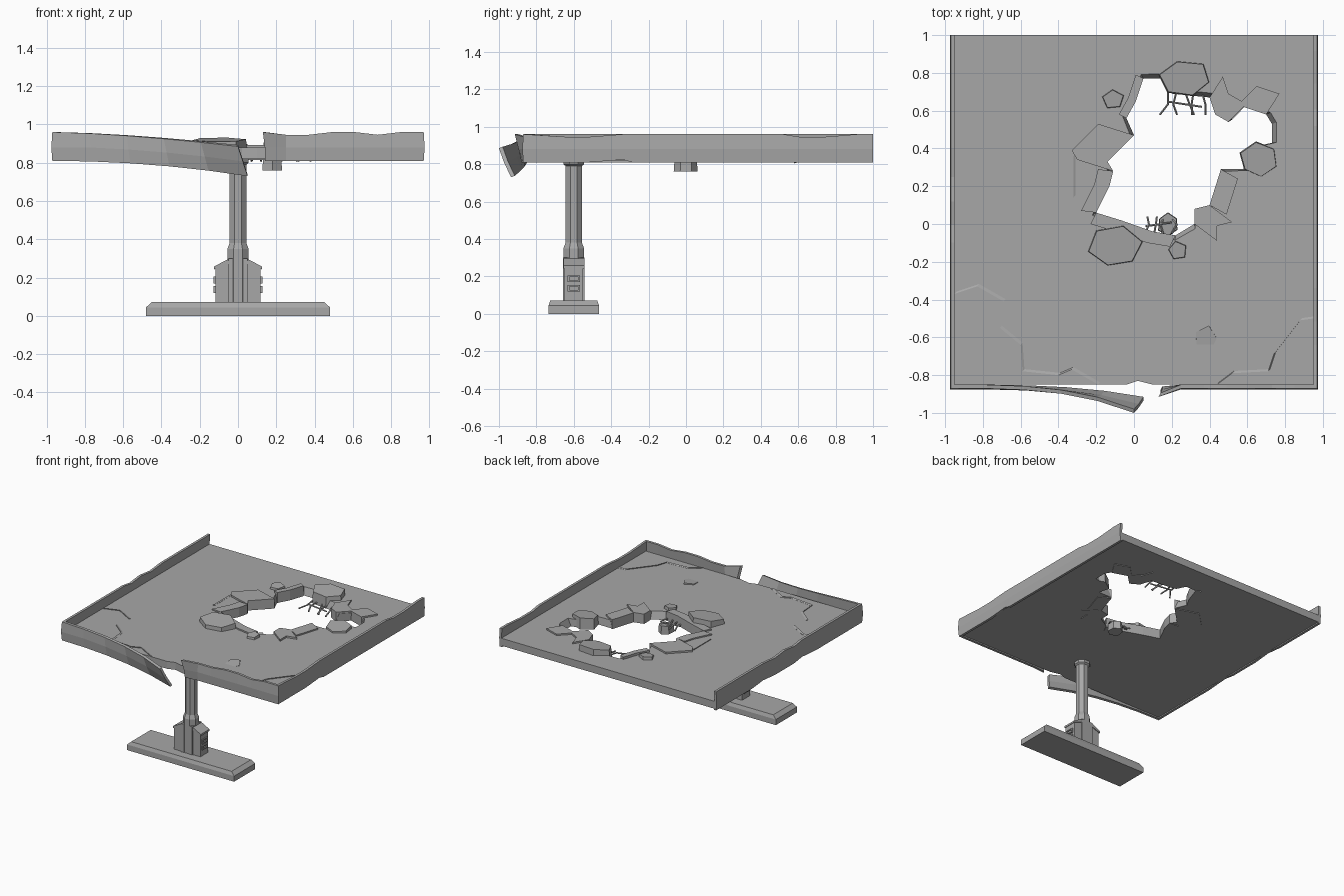
import bpy
import bmesh
import random
from math import cos, sin, tau
from mathutils import Vector

random.seed(4)
if "Cube" in bpy.data.objects:
    bpy.data.objects.remove(bpy.data.objects["Cube"], do_unlink=True)

GREY = (0.39, 0.39, 0.39, 1)
concrete = bpy.data.materials.new("concrete grey")
concrete.use_nodes = True
concrete.diffuse_color = GREY
concrete.node_tree.nodes["Principled BSDF"].inputs["Base Color"].default_value = GREY


def finish(name, bm):
    """Turn a bmesh into a flat shaded object."""
    bmesh.ops.recalc_face_normals(bm, faces=bm.faces)
    mesh = bpy.data.meshes.new(name)
    bm.to_mesh(mesh)
    bm.free()
    mesh.materials.append(concrete)
    bpy.context.collection.objects.link(bpy.data.objects.new(name, mesh))


def pairs(flat):
    """Pair up a flat list given in hundredths of a unit."""
    return [Vector((a, b, 0)) / 100 for a, b in zip(flat[::2], flat[1::2])]


def at_height(points, z):
    return [Vector((p.x, p.y, z)) for p in points]


def loft(name, rings):
    """Skin a row of closed cross-sections and cap both ends."""
    bm = bmesh.new()
    rows = [[bm.verts.new(p) for p in ring] for ring in rings]
    for low, high in zip(rows, rows[1:]):
        for i in range(len(low)):
            bm.faces.new((low[i - 1], low[i], high[i], high[i - 1]))
    bm.faces.new(rows[0])
    bm.faces.new(rows[-1])
    finish(name, bm)


def box(name, low, high):
    (a, b, c), (d, e, f) = low, high
    loft(name, [[(a, b, z), (d, b, z), (d, e, z), (a, e, z)] for z in (c, f)])


def rod(name, start, end):
    bm = bmesh.new()
    axis = end - start
    bmesh.ops.create_cone(bm, cap_ends=True, segments=6, radius1=0.006,
                          radius2=0.006, depth=axis.length)
    bm.transform(axis.to_track_quat("Z", "Y").to_matrix().to_4x4())
    bmesh.ops.translate(bm, vec=(start + end) / 2, verts=bm.verts)
    finish(name, bm)


# Roof slab with a ragged hole whose wall slopes inward toward the underside
SLAB_LOW, SLAB_TOP = 0.82, 0.88
RIM_LOW, RIM_TOP = 0.81, 0.96
HALF_WIDTH, FRONT = 0.97, -0.87
hole = pairs([5, 77, 14, 77, 20, 69, 40, 67, 43, 58, 50, 54, 58, 62, 70, 58, 73, 53,
              73, 43, 60, 40, 58, 29, 46, 29, 40, 10, 32, 8, 32, 0, 22, -6, 10, -4,
              -7, 2, -20, 6, -13, 20, -11, 28, -14, 33, 0, 47, -4, 56, 1, 65])
outline = pairs([-96, -85, -4, -85, 2, -83, 10, -85, 96, -85, 96, 100, -96, 100])
centre = sum(hole, Vector()) / len(hole)
bm = bmesh.new()
for loop in (outline, hole):
    verts = [bm.verts.new(p) for p in at_height(loop, SLAB_LOW)]
    for i, v in enumerate(verts):
        bm.edges.new((verts[i - 1], v))
bmesh.ops.triangle_fill(bm, use_beauty=True, edges=bm.edges[:])
raised = bmesh.ops.extrude_face_region(bm, geom=bm.faces[:], use_keep_orig=True)["geom"]
for v in raised:
    if isinstance(v, bmesh.types.BMVert):
        v.co.z = SLAB_TOP
        if max(abs(v.co.x), abs(v.co.y)) < 0.8:
            out = Vector((v.co.x, v.co.y, 0)) - centre
            v.co += out.normalized() * 0.025
finish("roof_slab", bm)


# Lifted ledges that follow stretches of the broken edge
def ledge(name, first, last, shift):
    edge = (hole + hole[:1])[first:last + 1]
    offset = pairs(shift)[0]
    ring = edge + [p + offset for p in reversed(edge)]
    top = SLAB_TOP + random.uniform(0.01, 0.02)
    loft(name, [at_height(ring, SLAB_LOW - 0.005), at_height(ring, top)])


ledge("back_left_ledge", 3, 7, (7, 11))
ledge("left_ledge", 12, 13, (9, -5))
ledge("front_left_ledge", 13, 15, (12, -9))
ledge("front_ledge", 16, 19, (-3, -6))
ledge("right_ledge", 19, 21, (-8, 1))
ledge("back_right_ledge", 21, 23, (-19, 6))
ledge("back_ledge", 24, 26, (-4, 2))


# Loose chunks: irregular polygons with smaller, tilted tops
def chunk(name, x, y, rx, ry, sides, low, high):
    start = random.random()
    ring = []
    for i in range(sides):
        angle = tau * (start + i) / sides
        size = random.uniform(0.95, 1.12)
        ring.append(Vector((rx * size * cos(angle), ry * size * sin(angle), 0)))
    base = Vector((x, y, 0))
    top = [base + p * 0.94 + Vector((0, 0, high + p.y * 0.1)) for p in ring]
    loft(name, [at_height([base + p for p in ring], low), top])


chunk("back_chunk", 0.27, 0.77, 0.14, 0.1, 6, SLAB_LOW, 0.92)
chunk("front_chunk", -0.1, -0.12, 0.14, 0.11, 6, SLAB_LOW, 0.92)
chunk("left_chunk", 0.66, 0.34, 0.1, 0.09, 6, SLAB_LOW, 0.9)
chunk("hanging_chunk", 0.18, 0, 0.055, 0.06, 6, 0.76, SLAB_LOW)
chunk("back_rubble", -0.11, 0.66, 0.055, 0.05, 5, SLAB_TOP, 0.9)
chunk("front_rubble", 0.23, -0.14, 0.05, 0.05, 5, SLAB_TOP, 0.9)
chunk("surface_chip", 0.38, -0.61, 0.065, 0.075, 5, SLAB_LOW, SLAB_TOP + 0.003)

# Cracks as narrow raised strips
cracks = {
    "right_crack": [-95, -37, -83, -33, -69, -41],
    "front_right_crack": [-71, -55, -60, -64, -59, -78, -40, -80, -33, -77, -19, -85],
    "front_left_crack": [44, -85, 52, -79, 71, -78, 74, -69, 88, -51, 95, -50],
    "hole_crack": [-32, 14, -32, 36],
}
for name, flat in cracks.items():
    path = pairs(flat)
    side = [p + Vector((0.01, 0.012, 0)) for p in path]
    loft(name, list(zip(at_height(path, SLAB_LOW + 0.01), at_height(path, SLAB_TOP + 0.006),
                        at_height(side, SLAB_TOP + 0.001), at_height(side, SLAB_LOW + 0.01))))


# Rim sheets: each section goes up the outside and back down the inside
def rim_section(top, mid, bottom, inward):
    outer = [Vector(p) for p in (bottom, mid, top)]
    return outer + [p + Vector(inward) for p in reversed(outer)]


def worn_section(x, y, inward, wear=0.014):
    low = RIM_LOW + random.choice((0, 0, 0, wear))
    high = RIM_TOP - random.choice((0, 0, 0, wear))
    bulge = Vector(inward) / 4
    return rim_section((x, y, high), Vector((x, y, SLAB_TOP)) - bulge, (x, y, low), inward)


def side_rim(side):
    x = side * HALF_WIDTH
    rows = [worn_section(x, 1, (-side * 0.02, 0, 0), 0)]
    for i in range(1, 14):
        y = 1 - i / 8 + random.uniform(-0.04, 0.04)
        rows.append(worn_section(x, y, (-side * 0.02, 0, 0)))
    return rows + [worn_section(x, FRONT, (-side * 0.02, 0.02, 0), 0)]


left_rows = side_rim(1)
for i in range(1, 7):
    left_rows.append(worn_section(HALF_WIDTH - i * 0.12, FRONT, (0, 0.02, 0)))
left_rows.append(rim_section((0.13, -0.915, RIM_TOP), (0.14, -0.895, SLAB_TOP),
                             (0.14, -0.88, RIM_LOW), (0.01, 0.02, 0)))
loft("left_rim", left_rows)

# The right front sheet bends outward and sags toward its torn end
right_rows = side_rim(-1)
for i in range(1, 6):
    t = i / 5
    x = HALF_WIDTH * (t - 1)
    top = Vector((x, FRONT - 0.13 * t ** 3, RIM_TOP - 0.075 * t ** 1.5))
    bottom = Vector((x + 0.05 * t, FRONT - 0.065 * t ** 3, RIM_LOW - 0.08 * t ** 2))
    middle = (top + bottom) / 2 - Vector((0, 0.005, 0))
    right_rows.append(rim_section(top, middle, bottom, (0, 0.02, 0.008 * t)))
loft("right_rim", right_rows)


# Bent reinforcing rods in the hole
def rebar(name, x, y, spread, count, reach):
    for i in range(count):
        start = Vector((x + (i / (count - 1) - 0.5) * spread, y, SLAB_LOW + 0.02))
        knee = start + Vector((random.uniform(-0.03, 0.03), reach * 0.6, -0.01))
        end = knee + Vector((random.uniform(-0.05, 0.03), reach * 0.5, -0.02))
        rod(name, start, knee)
        rod(name, knee, end)
    across = Vector((spread / 2, reach / 8, 0))
    middle = Vector((x, y + reach * 0.6, SLAB_LOW + 0.01))
    rod(name, middle - across, middle + across)


rebar("back_rebar", 0.27, 0.7, 0.18, 5, -0.11)
rebar("front_rebar", 0.13, -0.05, 0.14, 4, 0.08)

# Octagonal post with thick foot, shoulder and flange
POST_Y = -0.6
BASE_TOP = 0.072


def octagon(radius, z):
    angles = [tau * (i + 0.5) / 8 for i in range(8)]
    return [(radius * cos(a), POST_Y + radius * sin(a), z) for a in angles]


loft("post", [octagon(r, z) for r, z in (
    (0.06, BASE_TOP), (0.06, 0.35), (0.047, 0.38), (0.047, 0.79), (0.06, 0.8), (0.06, SLAB_LOW))])

# Side housings with sloping caps, framed vents and ribs
for side, label in ((1, "left"), (-1, "right")):
    body = [(0.04, BASE_TOP), (0.118, BASE_TOP), (0.118, 0.255), (0.04, 0.285)]
    cap = [(0.04, 0.275), (0.125, 0.243), (0.125, 0.258), (0.055, 0.295)]
    for name, profile, depth in (("_housing", body, 0.05), ("_housing_cap", cap, 0.056)):
        loft(label + name, [[(side * x, POST_Y + y, z) for x, z in profile] for y in (-depth, depth)])
    inner, outer = side * 0.11, side * 0.127
    for z in (0.12, 0.17):
        for y in (-0.033, 0.023):
            box(label + "_vent_side", (inner, POST_Y + y, z), (outer, POST_Y + y + 0.01, z + 0.035))
        for bar in (z, z + 0.027):
            box(label + "_vent_bar", (inner, POST_Y - 0.033, bar), (outer, POST_Y + 0.033, bar + 0.008))
    box(label + "_rib", (side * 0.05, POST_Y - 0.058, BASE_TOP), (side * 0.025, POST_Y + 0.058, 0.3))

# Chamfered foot plate
loft("base", [[(sx * x, POST_Y + sy * y, z) for sx, sy in ((1, 1), (-1, 1), (-1, -1), (1, -1))]
              for x, y, z in ((0.48, 0.135, 0), (0.48, 0.135, 0.045), (0.45, 0.125, BASE_TOP))])
